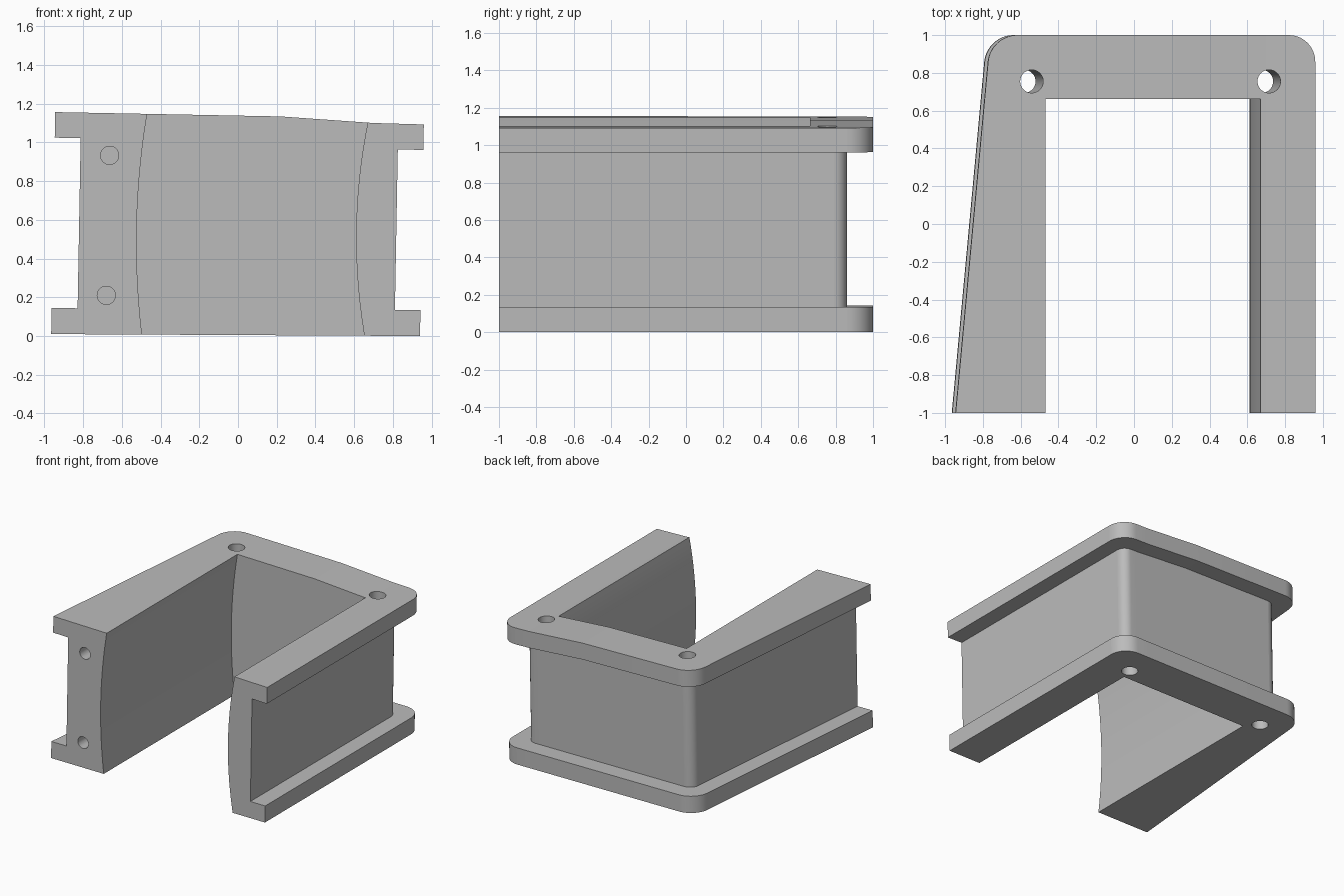
import bpy, bmesh, math
from mathutils import Vector

cube = bpy.data.objects.get("Cube")
if cube:
    bpy.data.objects.remove(cube, do_unlink=True)

LEAN = 0.018          # sideways lean of the walls per unit of height
KINKS = (0.2, 0.68)   # x positions where the top surface changes slope

grey = bpy.data.materials.new("plain grey")
grey.use_nodes = True
grey.diffuse_color = (0.5, 0.5, 0.5, 1)
grey.node_tree.nodes["Principled BSDF"].inputs["Base Color"].default_value = (0.5, 0.5, 0.5, 1)


def lerp(x, x0, z0, x1, z1):
    return z0 + (z1 - z0) * (x - x0) / (x1 - x0)


def top_z(x):
    if x < KINKS[0]:
        return lerp(x, -0.945, 1.156, KINKS[0], 1.134)
    if x < KINKS[1]:
        return lerp(x, KINKS[0], 1.134, KINKS[1], 1.1)
    return lerp(x, KINKS[1], 1.1, 0.96, 1.092)


def base_z(x):
    return lerp(x, -0.965, 0.01, 0.94, 0)


def add_object(name, bm):
    bmesh.ops.recalc_face_normals(bm, faces=bm.faces[:])
    mesh = bpy.data.meshes.new(name)
    bm.to_mesh(mesh)
    bm.free()
    obj = bpy.data.objects.new(name, mesh)
    bpy.context.collection.objects.link(obj)
    mesh.materials.append(grey)
    return obj


def prism(points, direction):
    bm = bmesh.new()
    face = bm.faces.new([bm.verts.new(p) for p in points])
    ext = bmesh.ops.extrude_face_region(bm, geom=[face])
    moved = [v for v in ext["geom"] if isinstance(v, bmesh.types.BMVert)]
    bmesh.ops.translate(bm, verts=moved, vec=direction)
    return bm


def slab(name, left, right, back, radius, low, high):
    """Layer with a slanted left side, rounded back corners and sloping faces."""
    slant = 0.0925
    front = -1.2
    outline = [(left + slant * (front + 1), front, 0), (right, front, 0),
               (right, back, 0), (left + slant * (back + 1), back, 0)]
    bm = prism(outline, (0, 0, 1))
    corners = [e for e in bm.edges
               if all(v.co.y > 0 for v in e.verts)
               and abs(e.verts[0].co.z - e.verts[1].co.z) > 0.5]
    bmesh.ops.bevel(bm, geom=corners, offset=radius, segments=10,
                    profile=0.5, affect='EDGES')
    for x in KINKS:
        bmesh.ops.bisect_plane(bm, geom=bm.verts[:] + bm.edges[:] + bm.faces[:],
                               plane_co=(x, 0, 0), plane_no=(1, 0, 0))
    for v in bm.verts:
        v.co.z = high(v.co.x) if v.co.z > 0.5 else low(v.co.x)
        v.co.x += LEAN * v.co.z
    return add_object(name, bm)


def rod(name, start, end, radius):
    start, end = Vector(start), Vector(end)
    axis = end - start
    bm = bmesh.new()
    bmesh.ops.create_cone(bm, cap_ends=True, segments=40, radius1=radius,
                          radius2=radius, depth=axis.length)
    obj = add_object(name, bm)
    obj.rotation_euler = axis.to_track_quat('Z', 'Y').to_euler()
    obj.location = (start + end) / 2
    return obj


def combine(target, other, operation):
    mod = target.modifiers.new(other.name, 'BOOLEAN')
    mod.object, mod.operation, mod.solver = other, operation, 'EXACT'
    other.hide_render = True
    bpy.context.view_layer.update()
    done = target.evaluated_get(bpy.context.evaluated_depsgraph_get())
    mesh = bpy.data.meshes.new_from_object(done)
    target.modifiers.clear()
    target.data = mesh
    bpy.data.objects.remove(other, do_unlink=True)


def bowed(bottom, middle, top, t):
    # Quadratic through three wall positions
    return (bottom * (1 - t) * (1 - 2 * t) + middle * 4 * t * (1 - t)
            + top * t * (2 * t - 1))


# Wall and its two flanges
frame = slab("u_shaped_channel_frame", -0.831, 0.808, 0.86, 0.07,
             lambda x: 0.07, lambda x: 1.06)
combine(frame, slab("lower_flange", -0.965, 0.94, 1, 0.14, base_z,
                    lambda x: base_z(x) + 0.134), 'UNION')
combine(frame, slab("upper_flange", -0.965, 0.94, 1, 0.14,
                    lambda x: top_z(x) - 0.132, top_z), 'UNION')

# Central opening with bowed sides
height, steps = 1.15, 16
ts = [-0.05 + 1.1 * i / steps for i in range(steps + 1)]
left = [(bowed(-0.495, -0.523, -0.469, t), -1.4, t * height) for t in ts]
right = [(bowed(0.653, 0.611, 0.68, t), -1.4, t * height) for t in ts]
combine(frame, add_object("opening", prism(left + right[::-1], (0, 2.063, 0))), 'DIFFERENCE')

# Flat front ends of the arms
front = [(-1.5, -1.5, -1), (1.5, -1.5, -1), (1.5, -1.5, 2), (-1.5, -1.5, 2)]
combine(frame, add_object("front_trim", prism(front, (0, 0.5, 0))), 'DIFFERENCE')

# Leaning bolt holes through the back corners
for x in (-0.541, 0.717):
    combine(frame, rod("bolt_hole", (x - 0.045, 0.755, -0.1), (x + 0.003, 0.755, 1.25), 0.061),
            'DIFFERENCE')

# Pin holes in the front of the right arm
for x, z in ((-0.663, 0.933), (-0.68, 0.21)):
    combine(frame, rod("pin_hole", (x, -1.2, z), (x, -0.6, z), 0.047), 'DIFFERENCE')

# Smooth the curved walls, keep the broad and level faces flat
bpy.ops.object.select_all(action='DESELECT')
frame.select_set(True)
bpy.context.view_layer.objects.active = frame
bpy.ops.object.shade_smooth_by_angle(angle=math.radians(30))
for poly in frame.data.polygons:
    poly.material_index = 0
    if poly.area > 0.2 or abs(poly.normal.z) > 0.7:
        poly.use_smooth = False
